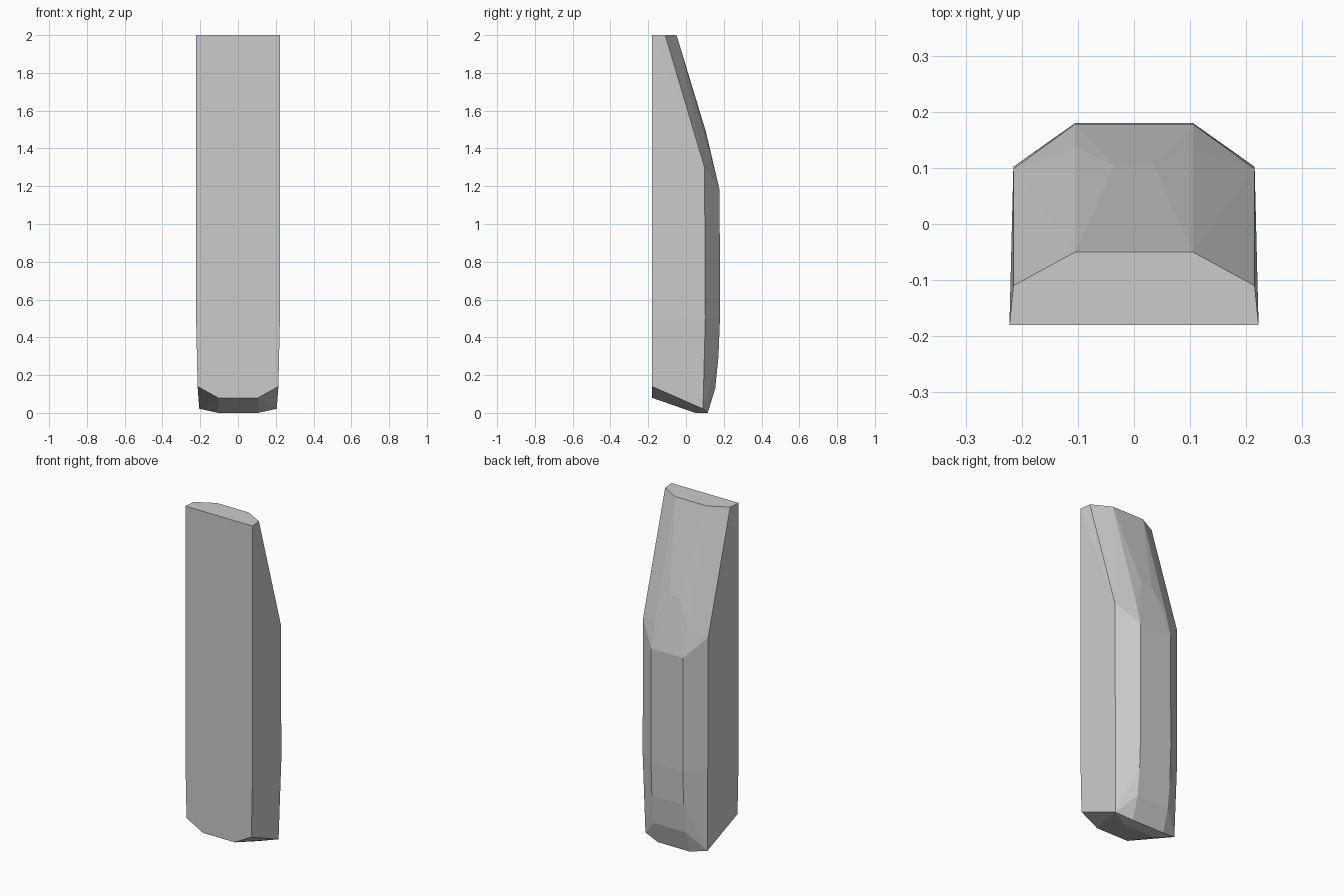
import bpy, bmesh

if "Cube" in bpy.data.objects:
    bpy.data.objects.remove(bpy.data.objects["Cube"])

# Half of the faceted block's corners (x, y, z); mirrored across x
half = [
    # top outline
    (0.222, -0.18, 2.0), (0.215, -0.11, 2.0), (0.105, -0.05, 2.0),
    # sloping upper back with a slight bulge
    (0.035, 0.105, 1.49), (0.105, 0.136, 1.35), (0.215, 0.098, 1.3),
    # straight back panel
    (0.105, 0.178, 1.18), (0.105, 0.18, 0.5), (0.215, 0.102, 0.5),
    # rounded lower back
    (0.105, 0.172, 0.3), (0.105, 0.155, 0.13), (0.105, 0.115, 0.0),
    # front edge and chamfered underside
    (0.222, -0.18, 0.5), (0.214, -0.18, 0.14), (0.105, -0.18, 0.08),
    (0.205, 0.09, 0.022), (0.105, 0.05, 0.0),
]

bm = bmesh.new()
for x, y, z in half:
    for s in (-1, 1):
        bm.verts.new((s * x, y, z))
res = bmesh.ops.convex_hull(bm, input=bm.verts[:])
loose = [v for v in bm.verts if not v.link_faces]
bmesh.ops.delete(bm, geom=loose, context='VERTS')
bmesh.ops.dissolve_limit(bm, angle_limit=0.01, verts=bm.verts[:], edges=bm.edges[:])
bmesh.ops.recalc_face_normals(bm, faces=bm.faces[:])

mesh = bpy.data.meshes.new("faceted_block")
bm.to_mesh(mesh)
bm.free()
obj = bpy.data.objects.new("faceted_block", mesh)
bpy.context.collection.objects.link(obj)
